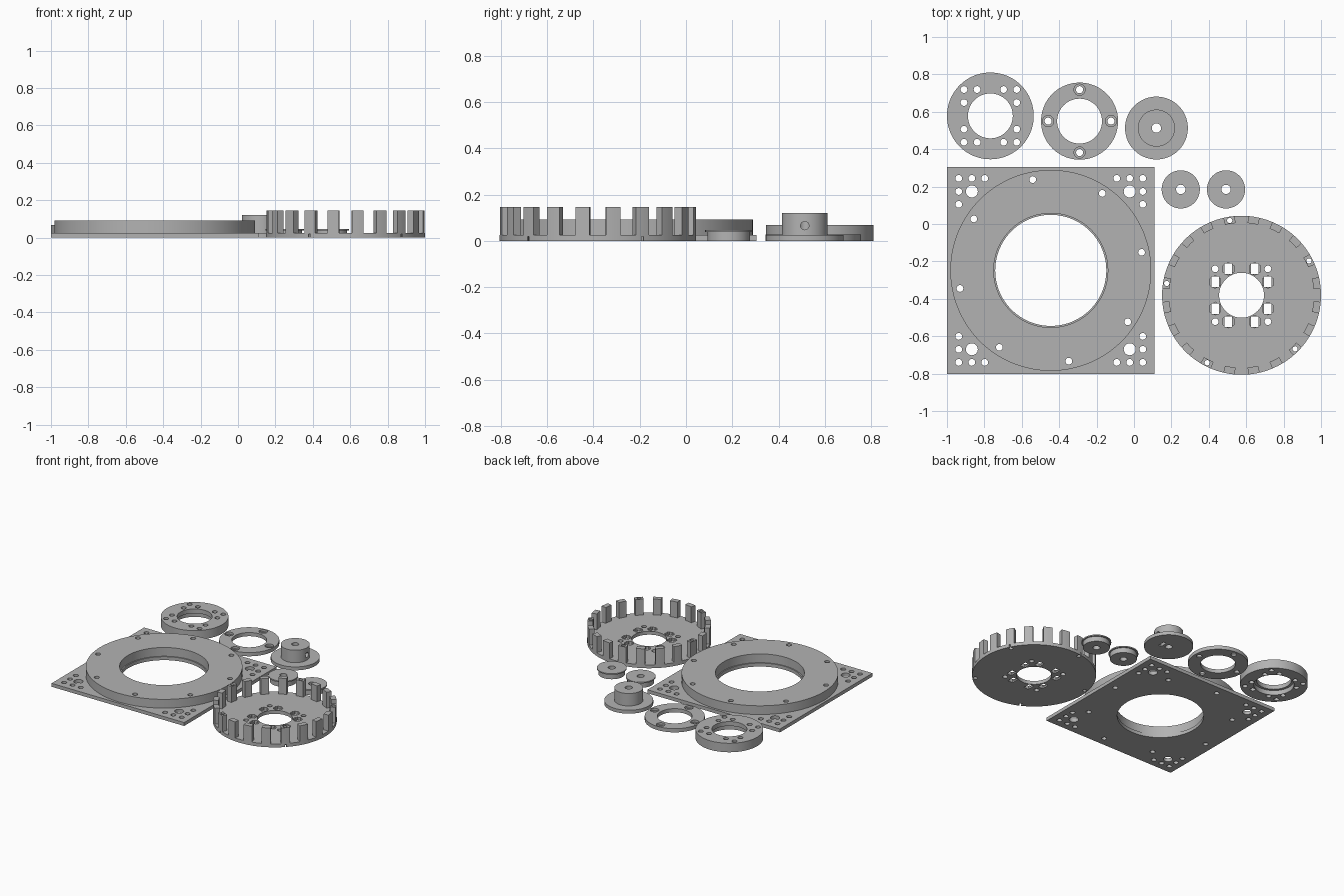
import bpy, bmesh, math
from mathutils import Matrix, Vector

cube = bpy.data.objects.get("Cube")
if cube:
    bpy.data.objects.remove(cube, do_unlink=True)

grey = bpy.data.materials.new("plain_grey")
grey.use_nodes = True
grey.diffuse_color = (0.45, 0.45, 0.45, 1)
grey.node_tree.nodes["Principled BSDF"].inputs["Base Color"].default_value = (0.45, 0.45, 0.45, 1)

UNDER, OVER = -0.05, 0.3   # reach of through cuts


# Solids: each returns a function that adds itself to a bmesh
def cyl(x, y, r, z0=UNDER, z1=OVER, n=24, r_top=None):
    def add(bm):
        bmesh.ops.create_cone(bm, cap_ends=True, segments=n, radius1=r,
                              radius2=r if r_top is None else r_top, depth=z1 - z0,
                              matrix=Matrix.Translation((x, y, (z0 + z1) / 2)))
    return add


def box(x, y, z, sx, sy, sz, turn=0):
    def add(bm):
        m = Matrix.Translation((x, y, z)) @ Matrix.Rotation(turn, 4, 'Z')
        bmesh.ops.create_cube(bm, size=1, matrix=m @ Matrix.Diagonal((sx, sy, sz, 1)))
    return add


def side_hole(x, y, z, r, length):
    def add(bm):
        m = Matrix.Translation((x, y, z)) @ Matrix.Rotation(math.pi / 2, 4, 'Y')
        bmesh.ops.create_cone(bm, cap_ends=True, segments=24, radius1=r, radius2=r,
                              depth=length, matrix=m)
    return add


def wedge(x, y, r0, r1, angle, half, z0, z1):
    def add(bm):
        rim = [(r0, -half), (r1, -half), (r1, half), (r0, half)]
        verts = [bm.verts.new((x + r * math.cos(angle + a), y + r * math.sin(angle + a), z0))
                 for r, a in rim]
        face = bm.faces.new(verts)
        out = bmesh.ops.extrude_face_region(bm, geom=[face])
        top = [v for v in out["geom"] if isinstance(v, bmesh.types.BMVert)]
        bmesh.ops.translate(bm, verts=top, vec=Vector((0, 0, z1 - z0)))
        bmesh.ops.recalc_face_normals(bm, faces=bm.faces[:])
    return add


def make_object(name, shapes):
    bm = bmesh.new()
    for add in shapes:
        add(bm)
    mesh = bpy.data.meshes.new(name)
    bm.to_mesh(mesh)
    bm.free()
    ob = bpy.data.objects.new(name, mesh)
    bpy.context.scene.collection.objects.link(ob)
    return ob


# Joins extra solids to a body, drills the cuts, and keeps the finished mesh
def part(name, body, extra=(), cuts=()):
    ob = make_object(name, [body])
    helpers = []
    for kind, shapes in (('UNION', extra), ('DIFFERENCE', cuts)):
        if shapes:
            tool = make_object(name + "_helper", shapes)
            tool.hide_render = True
            mod = ob.modifiers.new(kind.lower(), 'BOOLEAN')
            mod.operation, mod.solver, mod.object = kind, 'EXACT', tool
            mod.use_self = True
            helpers.append(tool)
    view = bpy.context.evaluated_depsgraph_get()
    view.update()
    done = bpy.data.meshes.new_from_object(ob.evaluated_get(view))
    ob.modifiers.clear()
    ob.data = done
    for tool in helpers:
        bpy.data.objects.remove(tool, do_unlink=True)
    done.materials.clear()
    done.materials.append(grey)
    for o in bpy.context.selected_objects:
        o.select_set(False)
    ob.select_set(True)
    bpy.context.view_layer.objects.active = ob
    bpy.ops.object.shade_smooth_by_angle(angle=math.radians(30))
    return ob


SIGNS = [(sx, sy) for sx in (-1, 1) for sy in (-1, 1)]
T = 0.026            # sheet thickness
NEAR, FAR = 0.071, 0.141   # bolt pattern offsets

# Square base with raised round bearing seat
cx, cy = -0.445, -0.248
cuts = [cyl(cx, cy, 0.297, n=96), cyl(cx, cy, 0.305, T, OVER, 96)]
for sx, sy in SIGNS:
    cuts.append(cyl(cx + sx * 0.422, cy + sy * 0.422, 0.032))
    for a, b in ((0.492, 0.492), (0.422, 0.492), (0.353, 0.492), (0.492, 0.422), (0.492, 0.353)):
        cuts.append(cyl(cx + sx * a, cy + sy * b, 0.018))
for k in range(8):
    a = math.radians(11.25 + 45 * k)
    cuts.append(cyl(cx + 0.495 * math.cos(a), cy + 0.495 * math.sin(a), 0.018))
part("base_plate", box(cx, cy, T / 2, 1.11, 1.106, T),
     [cyl(cx, cy, 0.537, 0.01, 0.092, 128)], cuts)

# Toothed rotor: a cup whose wall is cut into twenty teeth
cx, cy = 0.575, -0.381
cuts = [cyl(cx, cy, 0.12, n=64), cyl(cx, cy, 0.387, T, OVER, 120)]
for k in range(20):
    cuts.append(wedge(cx, cy, 0.3, 0.5, math.radians(18 * k), math.radians(4.8), T, OVER))
for k in range(5):
    a = math.radians(27 + 72 * k)
    c, s = math.cos(a), math.sin(a)
    cuts.append(cyl(cx + 0.405 * c, cy + 0.405 * s, 0.014))
    cuts.append(box(cx + 0.42 * c, cy + 0.42 * s, 0, 0.03, 0.01, 0.04, a))
for sx, sy in SIGNS:
    cuts.append(cyl(cx + sx * FAR, cy + sy * FAR, 0.018))
    for a, b in ((NEAR, FAR), (FAR, NEAR)):
        x, y = cx + sx * a, cy + sy * b
        cuts.append(box(x, y, 0, 0.04, 0.056, 0.2))
        cuts.append(cyl(x, y, 0.034, 0.012, OVER, 6))
part("toothed_rotor", cyl(cx, cy, 0.425, 0, 0.146, 120), (), cuts)

# Thick ring with twelve bolt holes and a wider bore underneath
cx, cy = -0.768, 0.578
cuts = [cyl(cx, cy, 0.12, n=64), cyl(cx, cy, 0.138, UNDER, 0.035, 64)]
for sx, sy in SIGNS:
    for a, b in ((FAR, FAR), (NEAR, FAR), (FAR, NEAR)):
        cuts.append(cyl(cx + sx * a, cy + sy * b, 0.018))
part("bolt_ring", cyl(cx, cy, 0.232, 0, 0.068, 80), (), cuts)

# Thin ring with four countersunk holes
cx, cy = -0.291, 0.55
cuts = [cyl(cx, cy, 0.12, n=64)]
for k in range(4):
    x, y = cx + 0.168 * math.cos(k * math.pi / 2), cy + 0.168 * math.sin(k * math.pi / 2)
    cuts += [cyl(x, y, 0.019), cyl(x, y, 0.03, 0.012, OVER)]
part("clamp_ring", cyl(cx, cy, 0.206, 0, 0.028, 80), (), cuts)

# Shaft hub with set screw hole and nut slot
cx, cy = 0.12, 0.513
part("shaft_hub", cyl(cx, cy, 0.168, 0, T, 72), [cyl(cx, cy, 0.099, 0.01, 0.12, 64)],
     [cyl(cx, cy, 0.025), side_hole(cx + 0.08, cy, 0.066, 0.018, 0.16),
      box(cx + 0.056, cy, 0.02, 0.024, 0.056, 0.13)])

# Two small lipped caps
for name, cx in (("inner_cap", 0.25), ("outer_cap", 0.492)):
    cy = 0.185
    part(name, cyl(cx, cy, 0.092, 0, 0.04, 64), [cyl(cx, cy, 0.102, 0.038, 0.047, 64)],
         [cyl(cx, cy, 0.025)])
